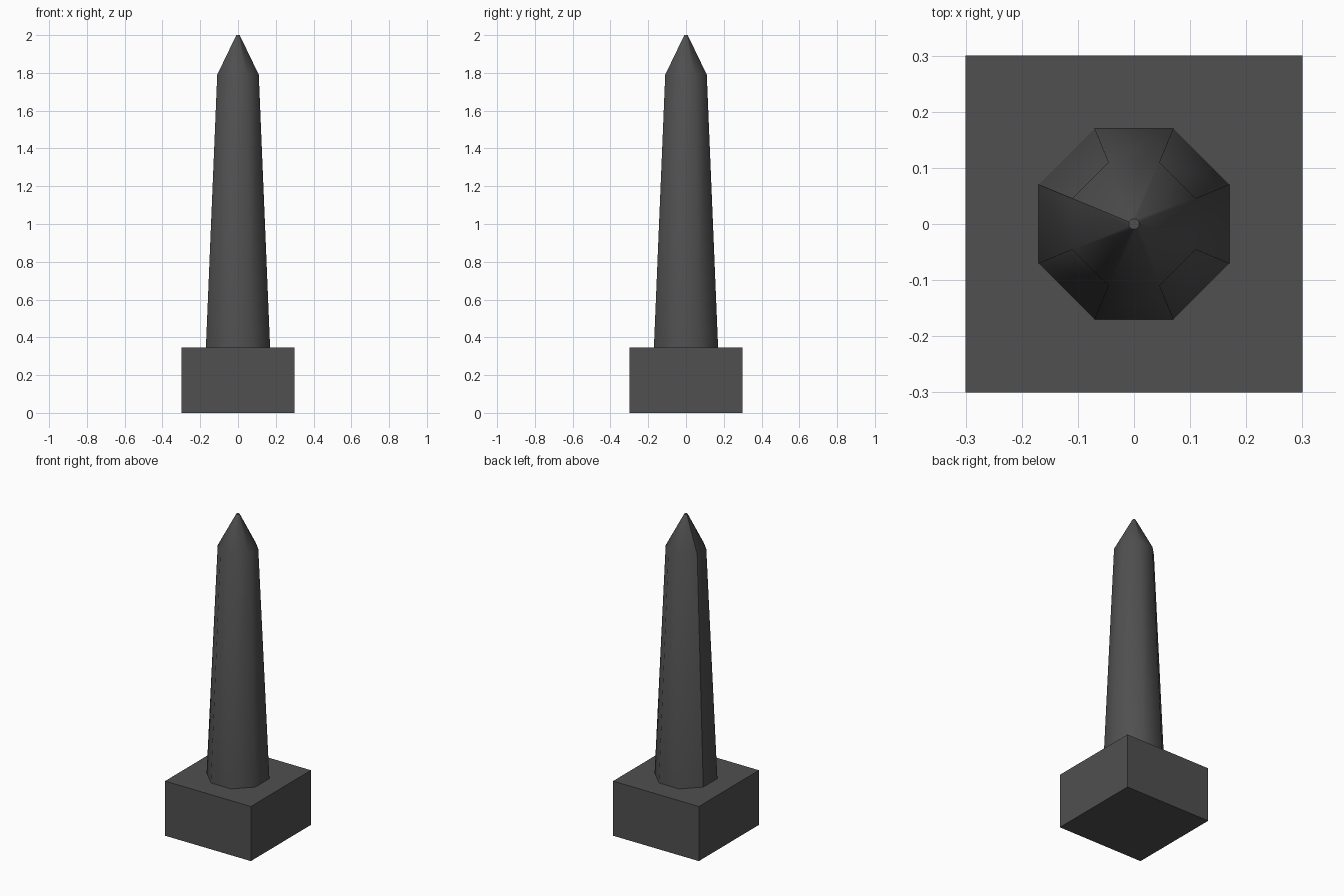
import bpy, bmesh, math

if "Cube" in bpy.data.objects:
    bpy.data.objects.remove(bpy.data.objects["Cube"])

stone = bpy.data.materials.new("dark grey stone")
stone.diffuse_color = (0.08, 0.08, 0.08, 1)
stone.use_nodes = True
stone.node_tree.nodes["Principled BSDF"].inputs["Base Color"].default_value = stone.diffuse_color


def make_object(name, bm):
    bmesh.ops.recalc_face_normals(bm, faces=bm.faces)
    mesh = bpy.data.meshes.new(name)
    bm.to_mesh(mesh)
    bm.free()
    mesh.materials.append(stone)
    obj = bpy.data.objects.new(name, mesh)
    bpy.context.collection.objects.link(obj)
    return obj


# Square plinth
bm = bmesh.new()
bmesh.ops.create_cube(bm, size=1)
for v in bm.verts:
    v.co.x *= 0.6
    v.co.y *= 0.6
    v.co.z = (v.co.z + 0.5) * 0.345
make_object("plinth", bm)

# Tapered octagonal shaft with pointed cap: (half width across flats, height)
SIDES = 8
profile = [(0.17, 0.345), (0.11, 1.79), (0.009, 2.0)]
bm = bmesh.new()
rings = []
for flat, z in profile:
    r = flat / math.cos(math.pi / SIDES)
    angles = [math.tau * (i + 0.5) / SIDES for i in range(SIDES)]
    rings.append([bm.verts.new((r * math.cos(a), r * math.sin(a), z)) for a in angles])
for low, high in zip(rings, rings[1:]):
    for i in range(SIDES):
        j = (i + 1) % SIDES
        bm.faces.new((low[i], low[j], high[j], high[i]))
    # One crisp seam runs up the left rear corner
    bm.edges.get((low[3], high[3])).smooth = False
bm.faces.new(rings[0][::-1])
bm.faces.new(rings[-1])
shaft = make_object("shaft", bm)

# Smooth round the shaft, keeping the ends and the seam sharp
bpy.context.view_layer.objects.active = shaft
shaft.select_set(True)
bpy.ops.object.shade_smooth_by_angle(angle=math.radians(50), keep_sharp_edges=True)
